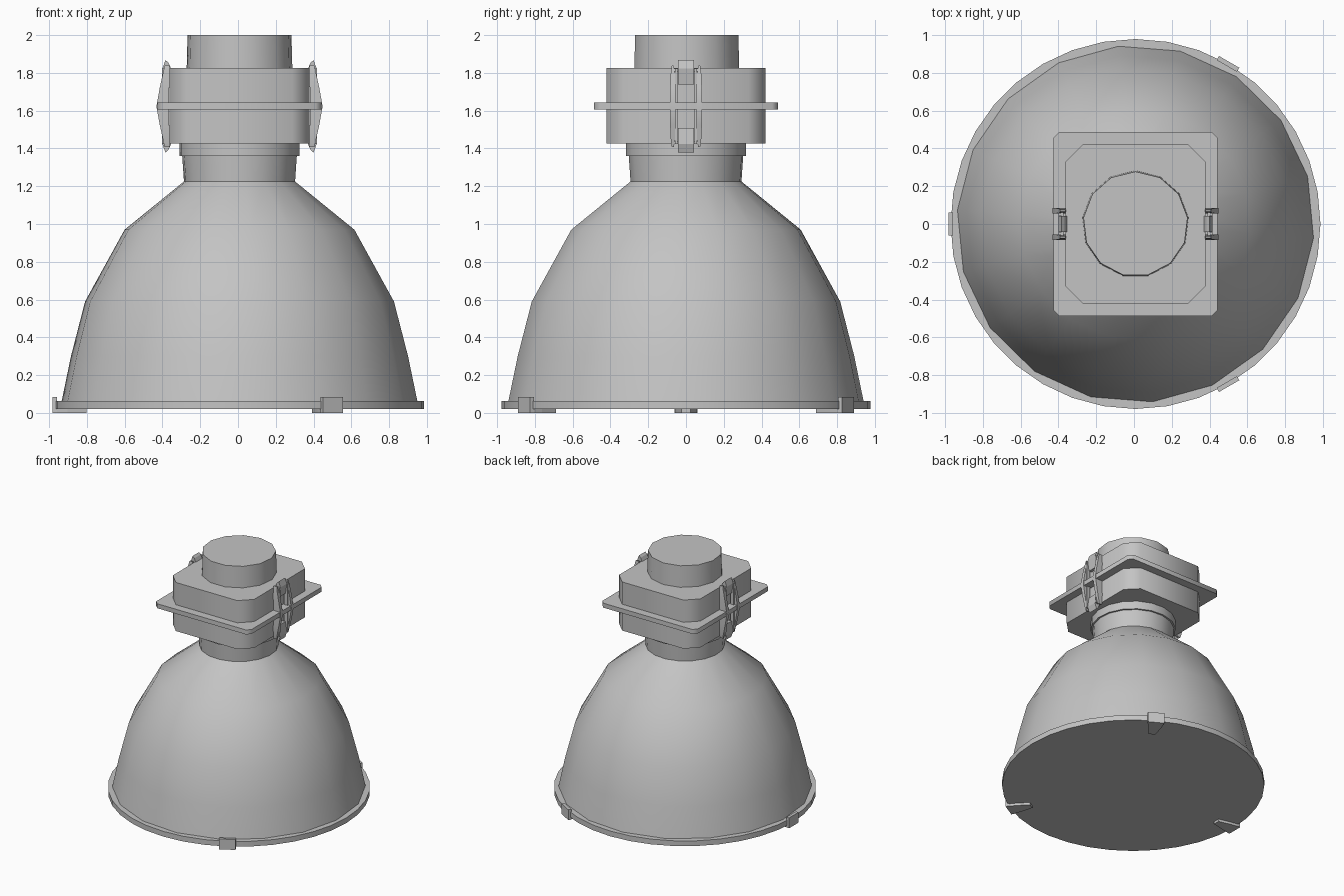
import bpy, bmesh, math
from mathutils import Matrix, Vector

cube = bpy.data.objects.get("Cube")
if cube:
    bpy.data.objects.remove(cube, do_unlink=True)

CX = 0.008  # shared vertical axis of the lamp

grey = bpy.data.materials.new("light_grey_metal")
grey.use_nodes = True
grey.diffuse_color = (0.55, 0.55, 0.55, 1)
grey.node_tree.nodes["Principled BSDF"].inputs["Base Color"].default_value = grey.diffuse_color


def loft(name, rings, smooth=50, matrix=Matrix()):
    """Skin a stack of equal-length point rings and cap both ends."""
    bm = bmesh.new()
    loops = [[bm.verts.new(matrix @ Vector(p)) for p in ring] for ring in rings]
    for a, b in zip(loops, loops[1:]):
        for i in range(len(a)):
            j = (i + 1) % len(a)
            bm.faces.new((a[i], a[j], b[j], b[i]))
    bm.faces.new(loops[0][::-1])
    bm.faces.new(loops[-1])
    bmesh.ops.recalc_face_normals(bm, faces=bm.faces)
    mesh = bpy.data.meshes.new(name)
    bm.to_mesh(mesh)
    bm.free()
    mesh.materials.append(grey)
    obj = bpy.data.objects.new(name, mesh)
    bpy.context.collection.objects.link(obj)
    bpy.ops.object.select_all(action="DESELECT")
    obj.select_set(True)
    bpy.context.view_layer.objects.active = obj
    if smooth:
        bpy.ops.object.shade_smooth_by_angle(angle=math.radians(smooth))
    return obj


def turned(name, profile, sides, start=0):
    """Round part from (radius, height) pairs."""
    angles = [math.radians(start + 360 * i / sides) for i in range(sides)]
    return loft(name, [[(CX + r * math.cos(a), r * math.sin(a), z) for a in angles]
                       for r, z in profile])


def chamfered_box(name, hx, hy, cut, z0, z1):
    """Box with its four upright edges cut off."""
    outline = [(hx, hy - cut), (hx - cut, hy), (cut - hx, hy), (-hx, hy - cut),
               (-hx, cut - hy), (cut - hx, -hy), (hx - cut, -hy), (hx, cut - hy)]
    return loft(name, [[(CX + x, y, z) for x, y in outline] for z in (z0, z1)])


def block(name, x, y, z, matrix=Matrix()):
    """Plain box from (low, high) ranges."""
    return loft(name, [[(x[0], y[0], h), (x[1], y[0], h), (x[1], y[1], h), (x[0], y[1], h)]
                       for h in z], 0, matrix)


# Reflector bell, rim and neck
turned("reflector_shade", [(0.947, 0.05), (0.895, 0.3), (0.82, 0.59), (0.61, 0.97),
                           (0.295, 1.225), (0.305, 1.37)], 18, 15.5)
turned("rim_and_lens", [(0.978, 0.02), (0.978, 0.063)], 36)
turned("neck_collar", [(0.318, 1.36), (0.318, 1.43)], 18, 15.5)

# Gear housing
chamfered_box("gear_housing", 0.37, 0.42, 0.09, 1.425, 1.825)
chamfered_box("housing_flange", 0.434, 0.486, 0.03, 1.605, 1.642)
turned("top_cap", [(0.282, 1.82), (0.277, 2.0)], 13, 90)

# Three clips holding the lens to the rim
for i, angle in enumerate((180, 60, -60)):
    place = Matrix.Translation((CX, 0, 0)) @ Matrix.Rotation(math.radians(angle), 4, "Z")
    block(f"lens_clip_{i + 1}", (0.965, 0.99), (-0.062, 0.062), (0, 0.085), place)
    tab = [(0.99, -0.062), (0.99, 0.062), (0.91, 0.05), (0.81, 0.025),
           (0.81, -0.025), (0.91, -0.05)]
    loft(f"lens_clip_tab_{i + 1}", [[(x, y, z) for x, y in tab] for z in (0, 0.02)], 0, place)

# Toggle latches on both sides of the housing
latch_rows = [(-0.215, 0.37, 0.398, 0.005), (-0.19, 0.367, 0.402, 0.01),
              (-0.1, 0.372, 0.422, 0.014), (0, 0.375, 0.44, 0.015),
              (0.1, 0.372, 0.422, 0.014), (0.19, 0.367, 0.402, 0.01),
              (0.215, 0.37, 0.398, 0.005)]
for side, sign in (("left", 1), ("right", -1)):
    place = Matrix.Translation((CX, 0, 1.623)) @ Matrix.Diagonal((sign, 1, 1, 1))
    for end, y in (("back", 0.07), ("front", -0.07)):
        loft(f"{side}_latch_{end}_arm",
             [[(a, y - w, z), (b, y - w, z), (b, y + w, z), (a, y + w, z)]
              for z, a, b, w in latch_rows], 30, place)
    for end, s in (("upper", 1), ("lower", -1)):
        # Hook with a lip leaning out past the housing edge
        hook = [(0.36, 0.115), (0.395, 0.115), (0.408, 0.2), (0.392, 0.245),
                (0.376, 0.23), (0.36, 0.195)]
        loft(f"{side}_latch_{end}_hook",
             [[(x, y, s * z) for x, z in hook] for y in (-0.042, 0.042)], 0, place)
        block(f"{side}_latch_{end}_pin", (0.38, 0.395), (-0.07, 0.07),
              (s * 0.185, s * 0.2), place)
    for y in (-0.052, 0.052):
        block(f"{side}_latch_link", (0.38, 0.41), (y - 0.006, y + 0.006),
              (-0.2, 0.2), place)
